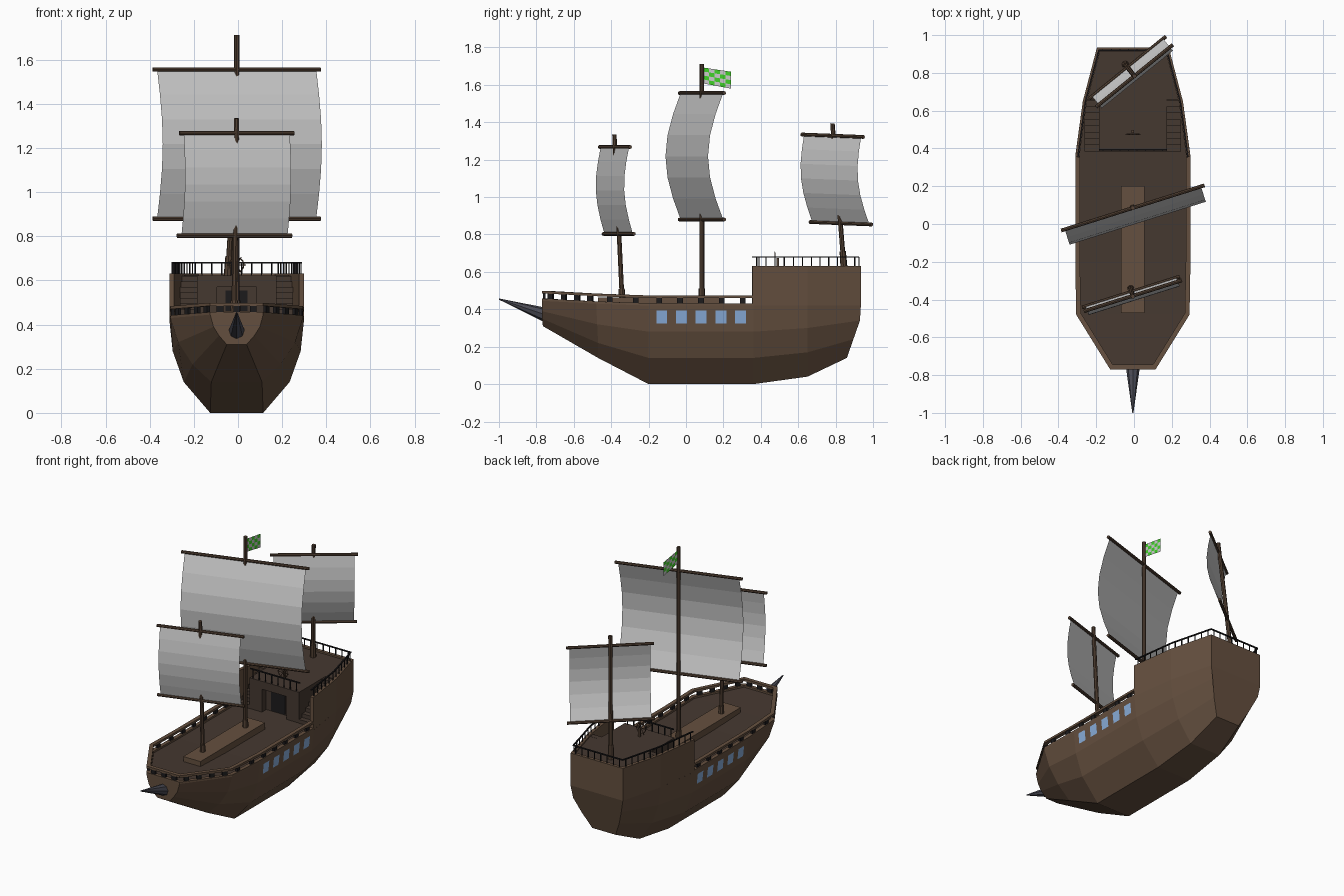
import bpy, bmesh, math
from mathutils import Vector, Matrix

if "Cube" in bpy.data.objects:
    bpy.data.objects.remove(bpy.data.objects["Cube"])

def mat(name, c):
    m = bpy.data.materials.new(name)
    m.diffuse_color = (*c, 1)
    m.use_nodes = True
    m.node_tree.nodes["Principled BSDF"].inputs["Base Color"].default_value = m.diffuse_color
    return m

WOOD = mat("wood", (.13, .08, .05))
DECK = mat("deck_wood", (.06, .04, .03))
SPAR = mat("spar_wood", (.09, .055, .035))
DARK = mat("dark", (.012, .011, .012))
IRON = mat("iron", (.07, .07, .09))
GLASS = mat("glass", (.25, .42, .7))
GREEN = mat("green", (.05, .65, .02))
SHIFT = Vector((-.006, 0, 0))

def finish(name, bm, *mats, normals=True):
    if normals:
        bmesh.ops.recalc_face_normals(bm, faces=bm.faces)
    me = bpy.data.meshes.new(name)
    bm.to_mesh(me)
    bm.free()
    for m in mats:
        me.materials.append(m)
    ob = bpy.data.objects.new(name, me)
    ob.location = SHIFT
    bpy.context.collection.objects.link(ob)
    return ob

def add_box(bm, c, s, angle=0):
    M = Matrix.Translation(c) @ Matrix.Rotation(angle, 4, 'Z') @ Matrix.Diagonal((*s, 1))
    return bmesh.ops.create_cube(bm, size=1, matrix=M)

def add_rod(bm, a, b, r1, r2, n=8):
    a, b = Vector(a), Vector(b)
    q = (b - a).to_track_quat('Z', 'Y').to_matrix().to_4x4()
    bmesh.ops.create_cone(bm, cap_ends=True, segments=n, radius1=r1, radius2=r2,
                          depth=(b - a).length, matrix=Matrix.Translation((a + b) / 2) @ q)

def mirrored(pts):
    return pts + [(-p[0], *p[1:]) for p in reversed(pts)]

def inset(pts, d):
    # mitred offset of an open path, inward is right-hand or left-hand by sign
    out = []
    for i, p in enumerate(pts):
        p2 = Vector(p[:2])
        ns = []
        for j, k in ((i - 1, i), (i, i + 1)):
            if j >= 0 and k < len(pts):
                t = (Vector(pts[k][:2]) - Vector(pts[j][:2])).normalized()
                ns.append(Vector((-t.y, t.x)))
        n = sum(ns, Vector((0, 0))).normalized()
        p2 = p2 + n * d / n.dot(ns[0])
        out.append((p2.x, p2.y, p[2]))
    return out

def add_wall(bm, pts, d, h):
    # strip with rectangular section along a path
    rows = []
    for o, i in zip(pts, inset(pts, d)):
        rows.append([bm.verts.new(v) for v in
                     (o, i, (i[0], i[1], i[2] + h), (o[0], o[1], o[2] + h))])
    for a, b in zip(rows, rows[1:]):
        for k in range(4):
            bm.faces.new((a[k], a[(k + 1) % 4], b[(k + 1) % 4], b[k]))
    bm.faces.new(rows[0])
    bm.faces.new(rows[-1])

def add_posts(bm, pts, counts, size, h):
    for a, b, n in zip(pts, pts[1:], counts):
        a, b = Vector(a), Vector(b)
        for i in range(n):
            p = a.lerp(b, (i + .5) / n)
            add_box(bm, p + Vector((0, 0, h / 2)), (*size, h), math.atan2(b.y - a.y, b.x - a.x))

def prism(name, outline, z0, z1, m):
    bm = bmesh.new()
    f = bm.faces.new([bm.verts.new((x, y, z0)) for x, y in outline])
    r = bmesh.ops.extrude_face_region(bm, geom=[f])
    bmesh.ops.translate(bm, vec=(0, 0, z1 - z0),
                        verts=[v for v in r['geom'] if isinstance(v, bmesh.types.BMVert)])
    return finish(name, bm, m)

# hull: half sections (x, y, z) from keel to deck edge, bow to stern
stations = [
    [(.045, -.765, .31), (.08, -.77, .35), (.105, -.77, .39), (.12, -.77, .445)],
    [(.115, -.47, .14), (.20, -.47, .22), (.265, -.475, .32), (.30, -.48, .43)],
    [(.12, -.2, 0), (.24, -.2, .14), (.29, -.2, .28), (.305, -.2, .42)],
    [(.12, .36, 0), (.24, .36, .14), (.29, .36, .28), (.305, .36, .42)],
    [(.11, .65, .04), (.205, .65, .17), (.25, .65, .30), (.265, .65, .42)],
    [(.085, .86, .14), (.135, .895, .24), (.175, .93, .34), (.19, .935, .42)]]
bm = bmesh.new()
rings = [[bm.verts.new(p) for p in mirrored(s)] for s in stations]
for a, b in zip(rings, rings[1:]):
    for k in range(8):
        f = bm.faces.new((a[k], a[(k + 1) % 8], b[(k + 1) % 8], b[k]))
        f.material_index = 1 if k == 3 else 0
bm.faces.new(rings[0])
bm.faces.new(rings[-1])
finish("hull", bm, WOOD, DECK)

# bulwark rail with dark posts around the main deck
edge = mirrored([(.305, .36, .42), (.305, -.2, .42), (.30, -.48, .43), (.12, -.77, .445)])
bm = bmesh.new()
add_wall(bm, edge, -.025, .012)
add_wall(bm, [(x, y, z + .04) for x, y, z in edge], -.025, .014)
finish("main_rail", bm, WOOD)
bm = bmesh.new()
add_posts(bm, inset(edge, -.012), (5, 2, 4, 3, 4, 2, 5), (.03, .015), .043)
finish("main_rail_posts", bm, DARK)

# stern castle: outer wall, raised deck with stair notches and door niche
castle = mirrored([(.305, .355, .42), (.265, .65, .42), (.19, .935, .42)])
bm = bmesh.new()
add_wall(bm, castle, .022, .212)
finish("castle_wall", bm, WOOD)
deck = prism("castle_deck", mirrored([(.18, .385), (.18, .66), (.25, .66), (.175, .92)]), .42, .622, DECK)
bm = bmesh.new()
add_box(bm, (0, .39, .47), (.18, .08, .2))
cut = finish("niche_cutter", bm)
cut.hide_render = True
cut.hide_viewport = True
mod = deck.modifiers.new("niche", 'BOOLEAN')
mod.operation = 'DIFFERENCE'
mod.solver = 'EXACT'
mod.object = cut
bm = bmesh.new()
add_box(bm, (0, .428, .49), (.1, .008, .13))
finish("door", bm, DARK)

# stairs on both sides up to the castle deck
bm = bmesh.new()
for s in (1, -1):
    for i in range(8):
        h = .2 * (i + 1) / 8
        add_box(bm, (s * .218, .4 + i * .034, .42 + h / 2), (.076, .034, h))
finish("stairs", bm, DECK)

# thin castle railing
bm = bmesh.new()
rail = inset(castle, .01)
front = [(-.18, .39, .62), (.18, .39, .62)]
lift = lambda ps, z: [(x, y, z) for x, y, _ in ps]
add_wall(bm, lift(rail, .676), .008, .007)
add_wall(bm, lift(front, .676), .008, .007)
add_posts(bm, lift(rail, .625), (6, 6, 8, 6, 6), (.005, .005), .055)
add_posts(bm, front, (8,), (.005, .005), .06)
finish("castle_railing", bm, DARK)

# steering wheel
bm = bmesh.new()
C = Vector((0, .475, .67))
N = 12
rim = [C + .033 * Vector((math.cos(i * math.tau / N), 0, math.sin(i * math.tau / N))) for i in range(N)]
for i in range(N):
    add_rod(bm, rim[i], rim[(i + 1) % N], .003, .003, 5)
    if i % 2 == 0:
        add_rod(bm, C, C + (rim[i] - C) * 1.3, .002, .002, 5)
add_box(bm, (0, .49, .648), (.014, .014, .055))
finish("steering_wheel", bm, SPAR)

# side windows
bm = bmesh.new()
for s in (1, -1):
    for i in range(5):
        y = -.13 + i * .1055
        vs = [bm.verts.new((s * (.2925 + (z - .28) * .107), y + d, z))
              for d, z in ((-.029, .325), (.029, .325), (.029, .393), (-.029, .393))]
        bm.faces.new(vs if s > 0 else vs[::-1])
finish("windows", bm, GLASS, normals=False)

# deck hatch and bowsprit
bm = bmesh.new()
add_box(bm, (0, -.135, .44), (.125, .67, .045))
finish("hatch", bm, WOOD)
bm = bmesh.new()
add_rod(bm, (0, -.75, .37), (0, -1, .455), .038, .003, 8)
finish("bowsprit", bm, IRON)

# masts with yards and billowing square sails
def rig(name, foot, top, upper, lower, deg, half, bulge, tilt=0):
    a = math.radians(deg)
    u = Vector((math.cos(a), math.sin(a), tilt))
    fwd = Vector((math.sin(a), -math.cos(a), 0))
    foot, top, upper, lower = map(Vector, (foot, top, upper, lower))
    bm = bmesh.new()
    add_rod(bm, foot, top, .013, .012)
    add_rod(bm, foot, foot.lerp(top, .09 / (top.z - foot.z)), .019, .017)
    finish(name + "_mast", bm, SPAR)
    bm = bmesh.new()
    for c in (upper, lower):
        add_rod(bm, c - u * half, c + u * half, .01, .01)
    finish(name + "_yards", bm, SPAR)
    bm = bmesh.new()
    prev = None
    for i in range(7):
        c = upper.lerp(lower, i / 6) + fwd * bulge * math.sin(math.pi * i / 6)
        row = [bm.verts.new(c + u * s * (half - .02)) for s in (-1, 1)]
        if prev:
            bm.faces.new((prev[0], row[0], row[1], prev[1]))
        prev = row
    finish(name + "_sail", bm, normals=False)

rig("fore", (-.012, -.34, .42), (0, -.383, 1.335), (0, -.38, 1.268), (-.01, -.36, .803), 17.5, .272, .038)
rig("main", (0, .085, .42), (0, .085, 1.712), (0, .085, 1.556), (0, .085, .88), 17.5, .398, .085)
rig("aft", (-.04, .845, .62), (.008, .783, 1.393), (.008, .784, 1.328), (-.028, .828, .86), 39, .262, .05, -.025)

# chequered flag
bm = bmesh.new()
def flag_pt(i, j):
    return (0, .095 + .145 * i / 5, 1.692 - .022 * i / 5 - (.085 + .005 * i / 5) * j / 4)
for i in range(5):
    for j in range(4):
        f = bm.faces.new([bm.verts.new(flag_pt(i + p, j + q)) for p, q in ((0, 0), (0, 1), (1, 1), (1, 0))])
        f.material_index = (i + j) % 2
finish("flag", bm, GREEN, mat("flag_white", (.6, .6, .6)), normals=False)
